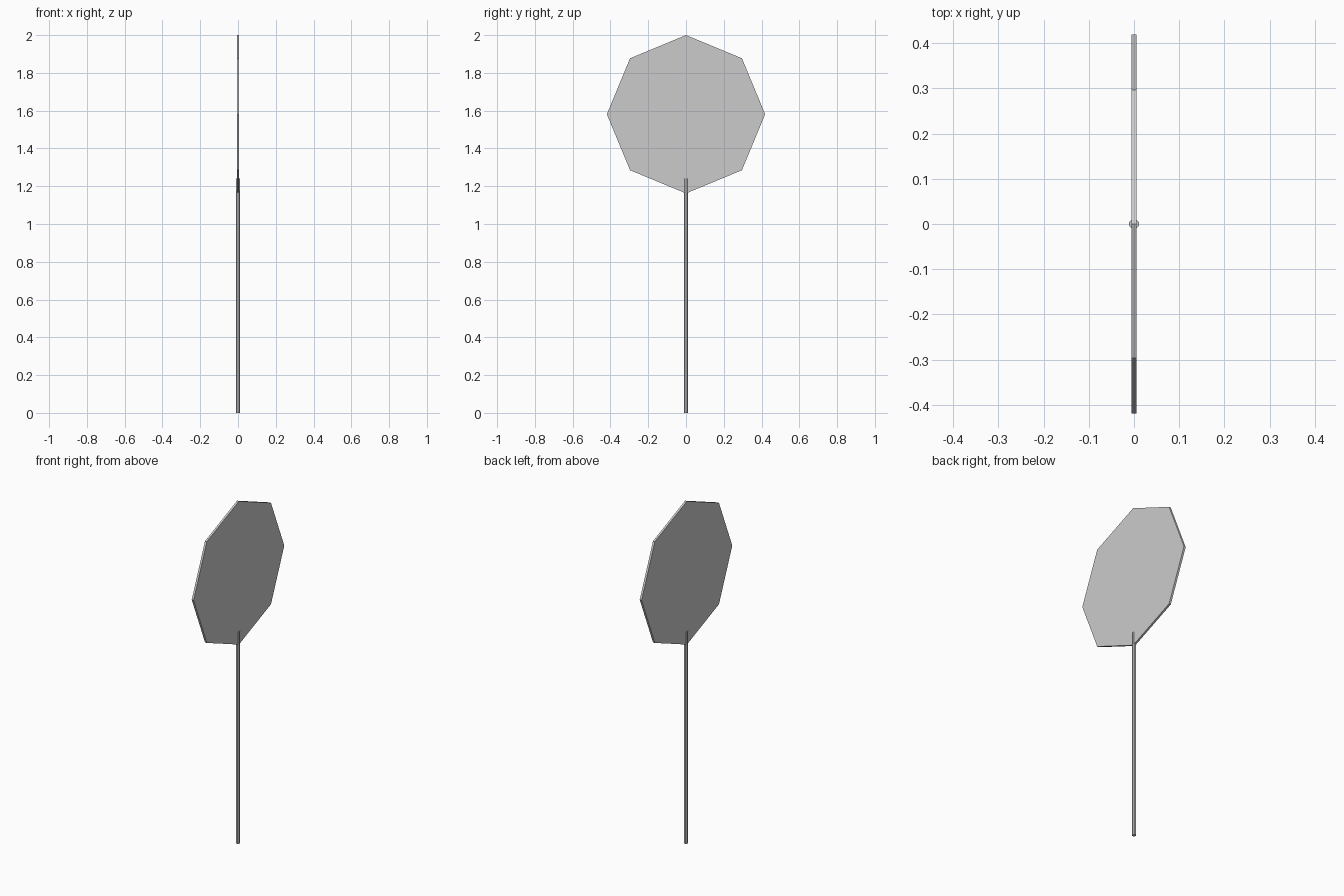
import bpy
from math import pi

if "Cube" in bpy.data.objects:
    bpy.data.objects.remove(bpy.data.objects["Cube"])


def prism(name, sides, radius, depth, location, rotation):
    bpy.ops.mesh.primitive_cylinder_add(vertices=sides, radius=radius, depth=depth,
                                        location=location, rotation=rotation)
    obj = bpy.context.object
    obj.name = name
    bpy.ops.object.transform_apply(location=False, rotation=True, scale=True)
    return obj


# Octagonal plate, corner up, facing sideways along x
prism("sign_plate", 8, 0.419, 0.012, (0, 0, 1.581), (0, pi / 2, 0))

# Thin faceted post, running up into the plate
prism("post", 8, 0.0115, 1.24, (0, 0, 0.62), (0, 0, pi / 8))
